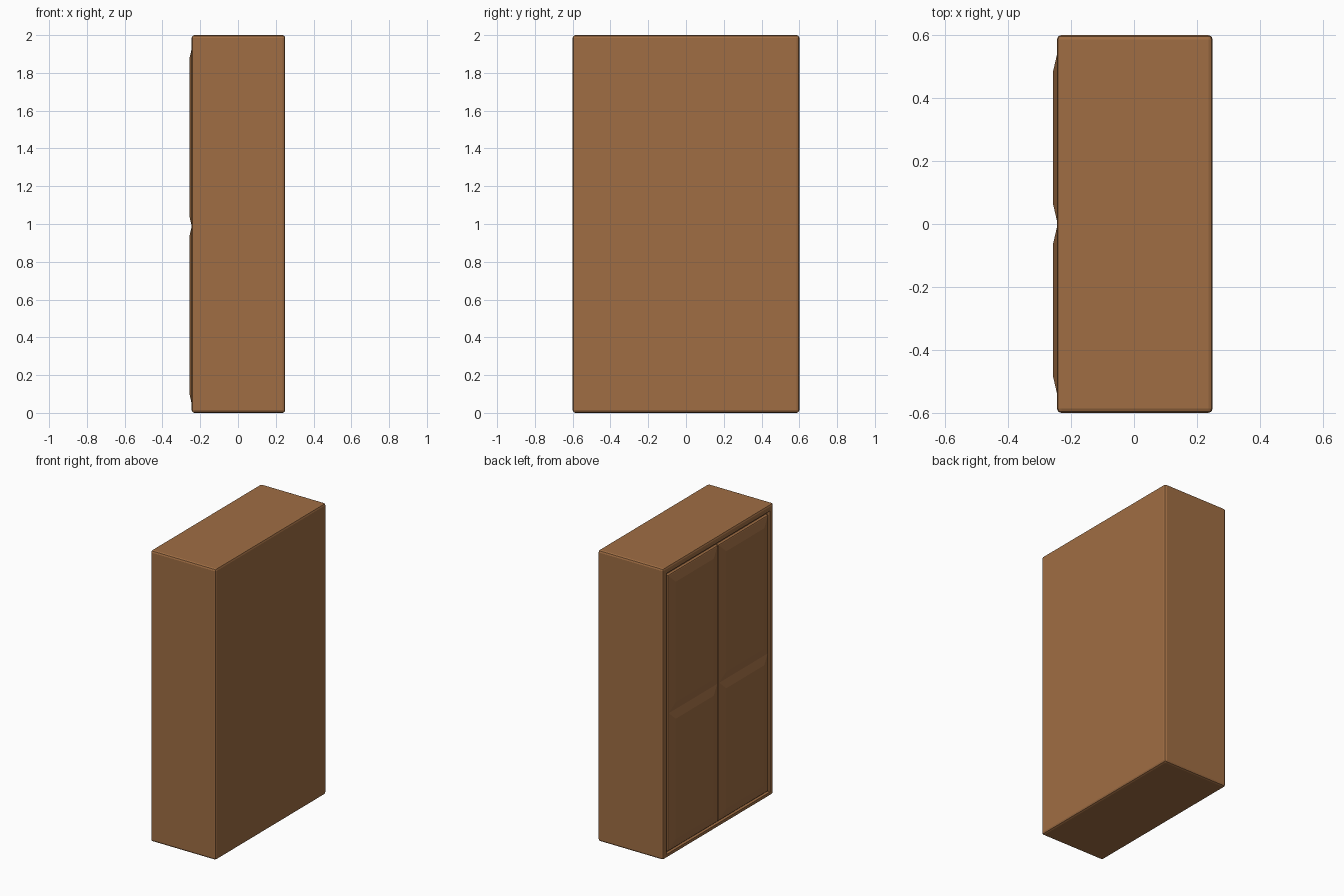
import bpy, bmesh
from mathutils import Vector

if "Cube" in bpy.data.objects:
    bpy.data.objects.remove(bpy.data.objects["Cube"])

wood = bpy.data.materials.new("brown_wood")
wood.diffuse_color = (0.35, 0.155, 0.057, 1)
wood.use_nodes = True
wood.node_tree.nodes["Principled BSDF"].inputs["Base Color"].default_value = wood.diffuse_color


def make_box(lo, hi):
    """bmesh box between two corners"""
    bm = bmesh.new()
    bmesh.ops.create_cube(bm, size=1)
    for v in bm.verts:
        v.co = Vector([(a + b) / 2 + c * (b - a) for a, b, c in zip(lo, hi, v.co)])
    return bm


def chamfer(bm, edges, width):
    bmesh.ops.bevel(bm, geom=edges, offset=width, segments=2, profile=0.5,
                    affect='EDGES', clamp_overlap=True)
    bm.normal_update()


def front_faces(bm):
    """large flat faces on the door side (-x)"""
    return [f for f in bm.faces if f.normal.x < -0.99 and f.calc_area() > 0.1]


def finish(bm, name):
    bmesh.ops.recalc_face_normals(bm, faces=bm.faces)
    mesh = bpy.data.meshes.new(name)
    bm.to_mesh(mesh)
    bm.free()
    mesh.materials.append(wood)
    ob = bpy.data.objects.new(name, mesh)
    bpy.context.collection.objects.link(ob)
    return ob


# cabinet body with a shallow recess for the doors
bm = make_box((-0.245, -0.6, 0), (0.25, 0.6, 2))
chamfer(bm, bm.edges[:], 0.014)
face = front_faces(bm)[0]
bmesh.ops.inset_region(bm, faces=[face], thickness=0.03)
for v in face.verts:
    v.co.y = 0.56 if v.co.y > 0 else -0.56
    v.co.z = 1.957 if v.co.z > 1 else 0.027
recess = bmesh.ops.extrude_discrete_faces(bm, faces=[face])["faces"][0]
for v in recess.verts:
    v.co.x = -0.225
finish(bm, "cabinet_body")

# door with two raised panels, mirrored to the other side
bm = make_box((-0.245, 0.003, 0.04), (-0.224, 0.545, 1.937))
chamfer(bm, [e for e in bm.edges if all(v.co.x < -0.24 for v in e.verts)], 0.008)
bmesh.ops.bisect_plane(bm, geom=bm.verts[:] + bm.edges[:] + bm.faces[:],
                       plane_co=(0, 0, 0.988), plane_no=(0, 0, 1))
bm.normal_update()
bmesh.ops.inset_individual(bm, faces=front_faces(bm), thickness=0.08, depth=0.013)
doors = finish(bm, "doors")
doors.modifiers.new("mirror", 'MIRROR').use_axis = (False, True, False)
